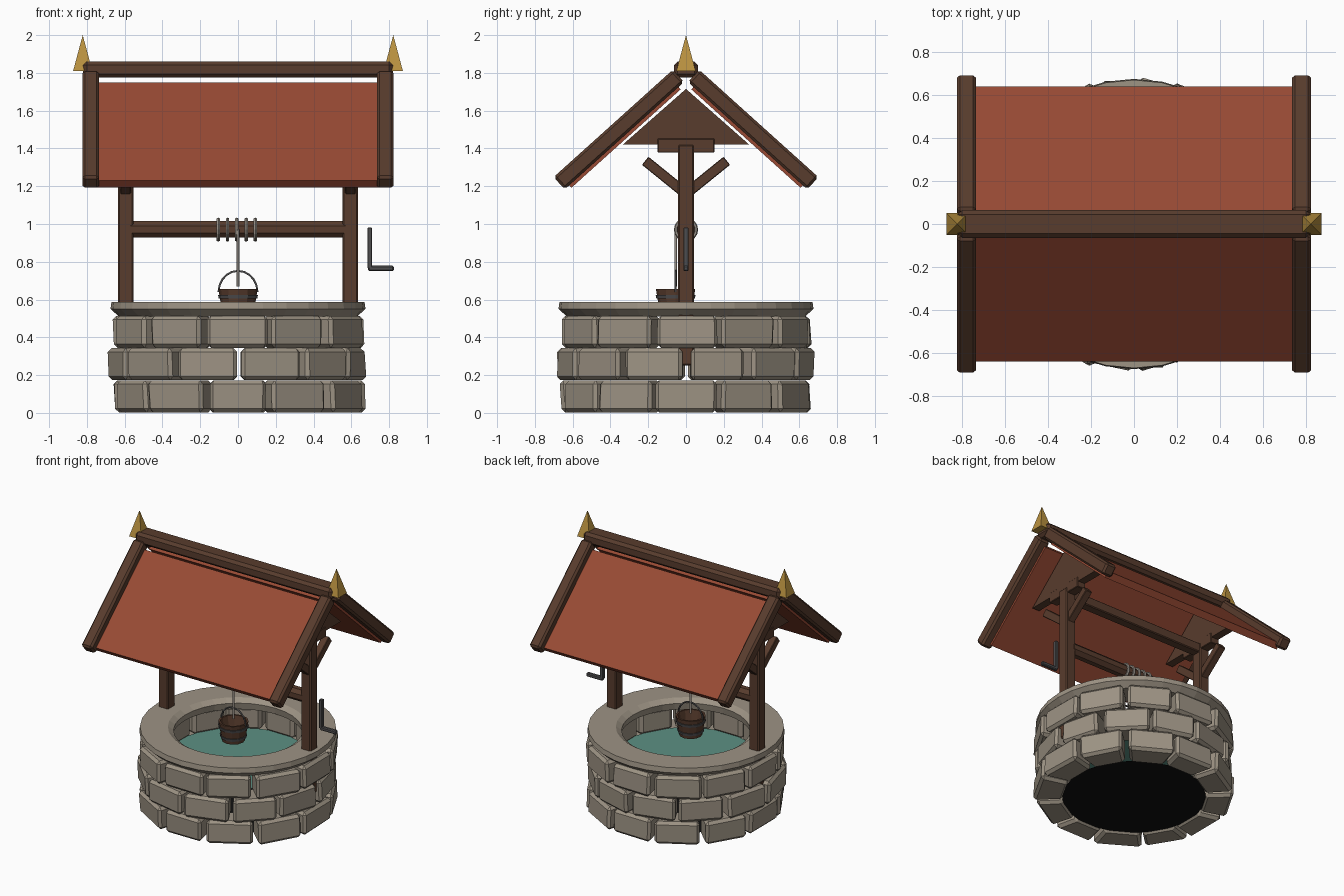
import bpy, bmesh, math, random
from mathutils import Vector, Matrix

if "Cube" in bpy.data.objects:
    bpy.data.objects.remove(bpy.data.objects["Cube"])

random.seed(4)
TAU = 2 * math.pi


def mat(name, rgb):
    m = bpy.data.materials.new(name)
    m.diffuse_color = (*[(c / 255 / 12.92 if c < 11 else ((c / 255 + 0.055) / 1.055) ** 2.4) for c in rgb], 1)
    m.use_nodes = True
    m.node_tree.nodes["Principled BSDF"].inputs["Base Color"].default_value = m.diffuse_color
    return m


STONE = mat("stone", (157, 147, 132))
WOOD = mat("dark wood", (88, 60, 45))
ROOF = mat("red roof", (152, 74, 52))
GOLD = mat("gold", (186, 146, 64))
METAL = mat("dark metal", (78, 77, 78))
ROPE = mat("rope", (150, 143, 134))
WATER = mat("water", (92, 144, 131))
BLACK = mat("well bottom", (17, 17, 17))


def finish(name, bm, material):
    bmesh.ops.recalc_face_normals(bm, faces=bm.faces)
    me = bpy.data.meshes.new(name)
    bm.to_mesh(me)
    bm.free()
    me.materials.append(material)
    ob = bpy.data.objects.new(name, me)
    bpy.context.collection.objects.link(ob)
    return ob


def box(name, center, size, material, bevel=0.0, tilt=0.0):
    """Bevelled box, tilted about the x axis."""
    bm = bmesh.new()
    bmesh.ops.create_cube(bm, size=1, matrix=Matrix.Diagonal((*size, 1)))
    if bevel:
        bmesh.ops.bevel(bm, geom=bm.edges[:], offset=bevel, segments=1, affect='EDGES')
    bm.transform(Matrix.Translation(center) @ Matrix.Rotation(tilt, 4, 'X'))
    return finish(name, bm, material)


def lathe(name, profile, n, material, center=(0, 0, 0), closed=True):
    """Spin an (r, z) profile around z."""
    bm = bmesh.new()
    rings = [[bm.verts.new((r * math.cos(TAU * i / n), r * math.sin(TAU * i / n), z)) for r, z in profile]
             for i in range(n)]
    m = len(profile)
    for i in range(n):
        a, b = rings[i], rings[(i + 1) % n]
        for j in range(m if closed else m - 1):
            k = (j + 1) % m
            bm.faces.new((a[j], b[j], b[k], a[k]))
    bm.transform(Matrix.Translation(center))
    return finish(name, bm, material)


def disc(name, r, z, material):
    bm = bmesh.new()
    bmesh.ops.create_circle(bm, cap_ends=True, segments=32, radius=r, matrix=Matrix.Translation((0, 0, z)))
    return finish(name, bm, material)


def tube(name, pts, r, sides, material):
    """Straight or bent rod through a few points."""
    cu = bpy.data.curves.new(name, 'CURVE')
    cu.dimensions = '3D'
    cu.bevel_depth, cu.bevel_resolution, cu.use_fill_caps = r, sides, True
    sp = cu.splines.new('POLY')
    sp.points.add(len(pts) - 1)
    for p, q in zip(sp.points, pts):
        p.co = (*q, 1)
    cu.materials.append(material)
    ob = bpy.data.objects.new(name, cu)
    bpy.context.collection.objects.link(ob)
    return ob


# Stone wall: three staggered courses of bevelled wedge blocks
N = 12
for row in range(3):
    z0 = 0.002 + 0.171 * row
    for i in range(N):
        mid = -TAU / 4 + TAU * (i + 0.5 * (row % 2)) / N
        a0 = mid - math.radians(13.8 + random.uniform(-1.2, 0.8))
        a1 = mid + math.radians(13.8 + random.uniform(-1.2, 0.8))
        ro = 0.685 + random.uniform(-0.012, 0.008)
        bm = bmesh.new()
        vs = []
        for z in (z0, z0 + 0.17):
            for r, a in ((0.49, a0), (ro, a0), (ro, a1), (0.49, a1)):
                rr = r + (random.uniform(-0.008, 0.008) if r > 0.5 else 0)
                vs.append(bm.verts.new((rr * math.cos(a), rr * math.sin(a), z)))
        for f in ((0, 1, 2, 3), (4, 5, 6, 7), (0, 1, 5, 4), (1, 2, 6, 5), (2, 3, 7, 6), (3, 0, 4, 7)):
            bm.faces.new([vs[k] for k in f])
        bmesh.ops.recalc_face_normals(bm, faces=bm.faces)
        bmesh.ops.bevel(bm, geom=bm.edges[:], offset=0.02, segments=1, affect='EDGES')
        finish(f"wall_stone_{row}_{i}", bm, STONE)

# Rim, water and floor
lathe("stone_rim", [(0.63, 0.51), (0.675, 0.55), (0.67, 0.587), (0.48, 0.587), (0.44, 0.56), (0.45, 0.51)], 32, STONE)
disc("water", 0.5, 0.35, WATER)
disc("well_floor", 0.49, 0.015, BLACK)

# Mirrored timber frame: posts, caps, braces, gables, finials
for s, side in ((-1, "left"), (1, "right")):
    x = 0.595 * s
    box(f"{side}_post", (x, 0, 0.835), (0.082, 0.086, 1.17), WOOD, 0.008)
    box(f"{side}_post_cap", (x, 0, 1.415), (0.07, 0.30, 0.075), WOOD, 0.004)
    for t in (-1, 1):
        box(f"{side}_brace", (x, 0.115 * t, 1.253), (0.055, 0.26, 0.055), WOOD, 0.004, t * math.radians(39))
    bm = bmesh.new()
    tri = [[bm.verts.new((x + d, y, z)) for y, z in ((-0.335, 1.42), (0.335, 1.42), (0, 1.715))] for d in (-0.03, 0.03)]
    for f in tri:
        bm.faces.new(f)
    for k in range(3):
        j = (k + 1) % 3
        bm.faces.new((tri[0][k], tri[0][j], tri[1][j], tri[1][k]))
    finish(f"{side}_gable", bm, WOOD)
    bm = bmesh.new()
    bmesh.ops.create_cone(bm, cap_ends=True, segments=4, radius1=0.072, radius2=0, depth=0.19,
                          matrix=Matrix.Translation((0.822 * s, 0, 1.905)) @ Matrix.Rotation(TAU / 8, 4, 'Z'))
    finish(f"{side}_finial", bm, GOLD)

box("tie_beam", (0, 0, 1.385), (1.12, 0.07, 0.07), WOOD, 0.006)
box("ridge_beam", (0, 0, 1.818), (1.64, 0.128, 0.086), WOOD, 0.02)

# Roof slopes with end rafters
pitch = math.radians(42)
for t, side in ((-1, "front"), (1, "back")):
    tilt = -t * pitch
    box(f"{side}_roof_panel", (0, 0.334 * t, 1.471), (1.53, 0.778, 0.05), ROOF, 0, tilt)
    for s in (-1, 1):
        box(f"{side}_rafter", (0.78 * s, 0.3555 * t, 1.5), (0.088, 0.85, 0.088), WOOD, 0.014, tilt)

# Winch axle, rope coils, hanging rope
bm = bmesh.new()
bmesh.ops.create_cone(bm, cap_ends=True, segments=8, radius1=0.048, radius2=0.048, depth=1.14,
                      matrix=Matrix.Translation((0, 0, 0.972)) @ Matrix.Rotation(TAU / 4, 4, 'Y')
                      @ Matrix.Rotation(TAU / 16, 4, 'Z'))
finish("winch_axle", bm, WOOD)
for i in range(5):
    c = [(0.054 + 0.01 * math.cos(TAU * k / 6), 0.01 * math.sin(TAU * k / 6)) for k in range(6)]
    ob = lathe(f"rope_coil_{i}", c, 16, ROPE)
    ob.rotation_euler = (0, TAU / 4, 0)
    ob.location = (-0.104 + 0.049 * i, 0, 0.97)
BY = -0.055
tube("hanging_rope", [(0, BY, 0.97), (0, BY, 0.67)], 0.008, 1, ROPE)

# Crank handle
box("crank_arm", (0.697, 0, 0.873), (0.024, 0.028, 0.216), METAL, 0.003)
box("crank_grip", (0.757, 0, 0.765), (0.136, 0.028, 0.028), METAL, 0.006)

# Bucket with bands and bail
lathe("bucket", [(0, 0.51), (0.08, 0.51), (0.104, 0.655), (0.09, 0.655), (0.07, 0.53), (0, 0.53)], 12, WOOD,
      (0, BY, 0), closed=False)
for z in (0.535, 0.605):
    r = 0.08 + (z - 0.51) * 0.166
    lathe("bucket_band", [(r - 0.004, z), (r + 0.006, z), (r + 0.01, z + 0.02), (r, z + 0.02)], 12, METAL, (0, BY, 0))
tube("bucket_bail", [(0.103 * math.cos(math.pi * k / 10), BY, 0.64 + 0.112 * math.sin(math.pi * k / 10))
                     for k in range(11)], 0.006, 1, METAL)
